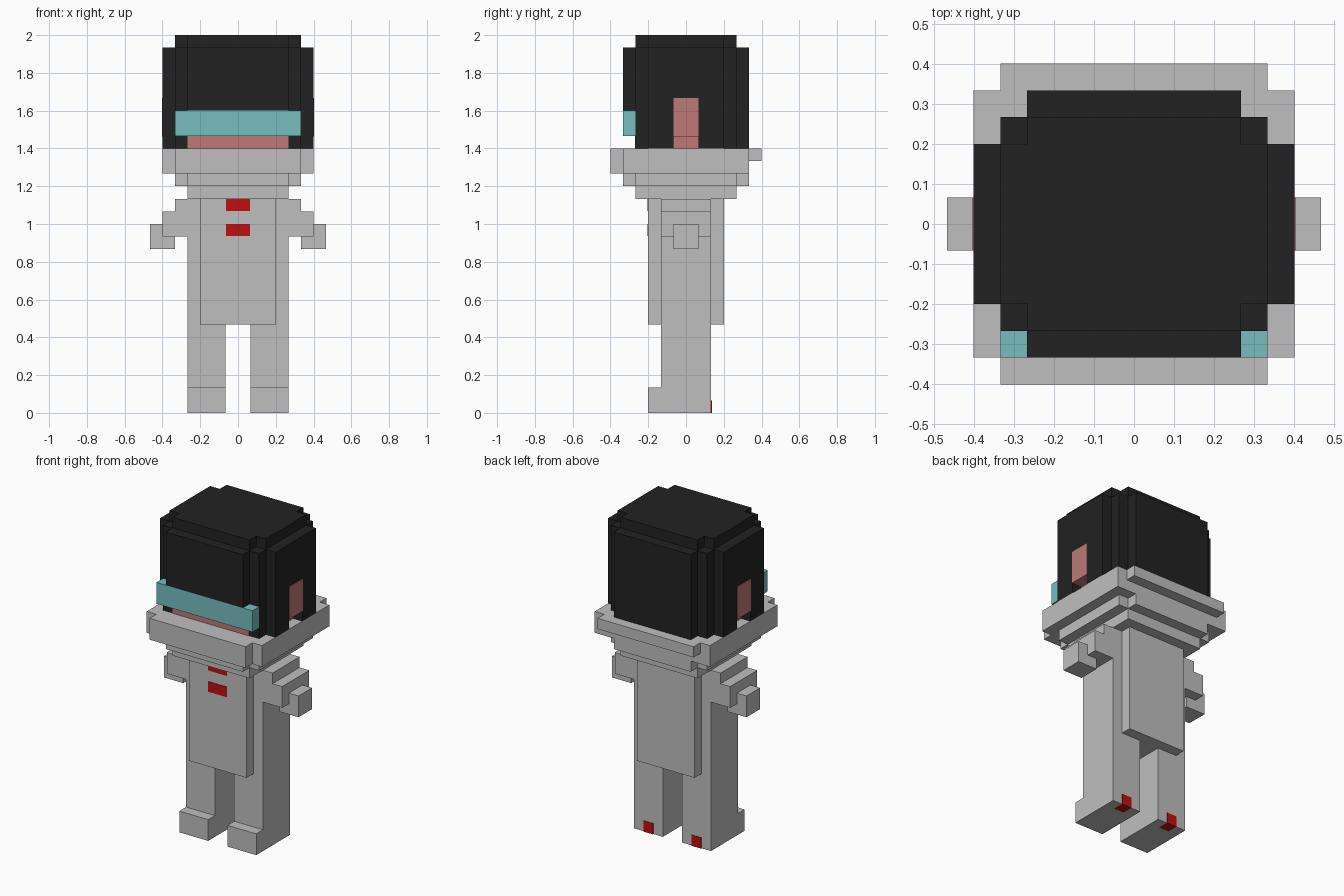
import bpy
import bmesh
from mathutils import Vector

cube = bpy.data.objects.get("Cube")
if cube:
    bpy.data.objects.remove(cube, do_unlink=True)

U = 1 / 15      # size of one block
T = 0.05        # plate thickness, in blocks


def material(name, r, g, b):
    m = bpy.data.materials.new(name)
    m.use_nodes = True
    m.diffuse_color = (r, g, b, 1)
    node = next(n for n in m.node_tree.nodes if n.type == 'BSDF_PRINCIPLED')
    node.inputs["Base Color"].default_value = (r, g, b, 1)
    return m


GRAY = material("light_gray", 0.52, 0.52, 0.52)
BLACK = material("black", 0.016, 0.016, 0.016)
TEAL = material("teal", 0.18, 0.51, 0.51)
PINK = material("pink", 0.52, 0.19, 0.19)
RED = material("red", 0.52, 0.005, 0.005)


def blocks(name, mat, boxes, mirror=False):
    """One object from boxes given as x, y and z ranges in blocks."""
    bm = bmesh.new()
    for xs, ys, zs in boxes:
        for side in ((1, -1) if mirror else (1,)):
            lo = Vector((xs[0], ys[0], zs[0])) * U
            hi = Vector((xs[1], ys[1], zs[1])) * U
            verts = bmesh.ops.create_cube(bm, size=1)["verts"]
            for v in verts:
                v.co = Vector([(a + b) / 2 + c * (b - a) for a, b, c in zip(lo, hi, v.co)])
                v.co.x *= side
    bmesh.ops.recalc_face_normals(bm, faces=bm.faces)
    mesh = bpy.data.meshes.new(name)
    bm.to_mesh(mesh)
    bm.free()
    mesh.materials.append(mat)
    obj = bpy.data.objects.new(name, mesh)
    bpy.context.collection.objects.link(obj)
    return obj


def span(n):
    return (-n, n)


# Legs, feet and red heel marks
blocks("legs", GRAY, [((1, 4), span(2), (0, 7))], True)
blocks("feet", GRAY, [((1, 4), (-3, -2), (0, 2))], True)
blocks("heel_marks", RED, [((2, 3), (1, 2 + T), (-0.02, 1))], True)

# Torso with the thicker front and back panel
blocks("torso", GRAY, [(span(4), span(2), (7, 17))])
blocks("coat_panel", GRAY, [(span(3), span(3), (7, 17))])
blocks("buttons", RED, [(span(0.97), (-3 - T, -3), (z, z + 0.95)) for z in (14.05, 16.05)])

# Stepped arms and hands
blocks("arms", GRAY, [((4, 5), span(2), (14, 17)), ((5, 6), span(2), (14, 16))], True)
blocks("hands", GRAY, [((5, 7), span(1), (13, 15))], True)

# Collar widening upwards in tiers
blocks("collar", GRAY, [
    (span(4), span(4), (17, 18)),
    (span(5), span(4), (18, 19)),
    (span(4), span(5), (18, 19)),
    (span(6), span(5), (19, 21)),
    (span(5), (-6, 5), (19, 21)),
    (span(5), (5, 6), (20, 21)),
])

# Hair: core, back, fringe and crown
blocks("hair", BLACK, [
    (span(5), span(4), (21, 29)),
    (span(4), (4, 5), (21, 29)),
    (span(4), (-5, -4), (24, 29)),
    (span(5), span(3), (29, 30)),
    (span(4), span(4), (29, 30)),
])
blocks("hair_sides", BLACK, [
    ((5, 6), span(3), (22, 29)),
    ((5, 6), (1, 3), (21, 22)),
    ((5, 6), (-3, -1), (21, 22)),
], True)

# Face strip, ears and visor
blocks("face", PINK, [(span(4), (-4 - T, -4), (21, 24))])
blocks("ears", PINK, [
    ((5, 6 + T), span(1), (22 - T, 25)),
    ((4.5, 5 + T), span(1), (21, 22)),
], True)
blocks("visor", TEAL, [(span(5), (-5, -4), (22, 24))])
